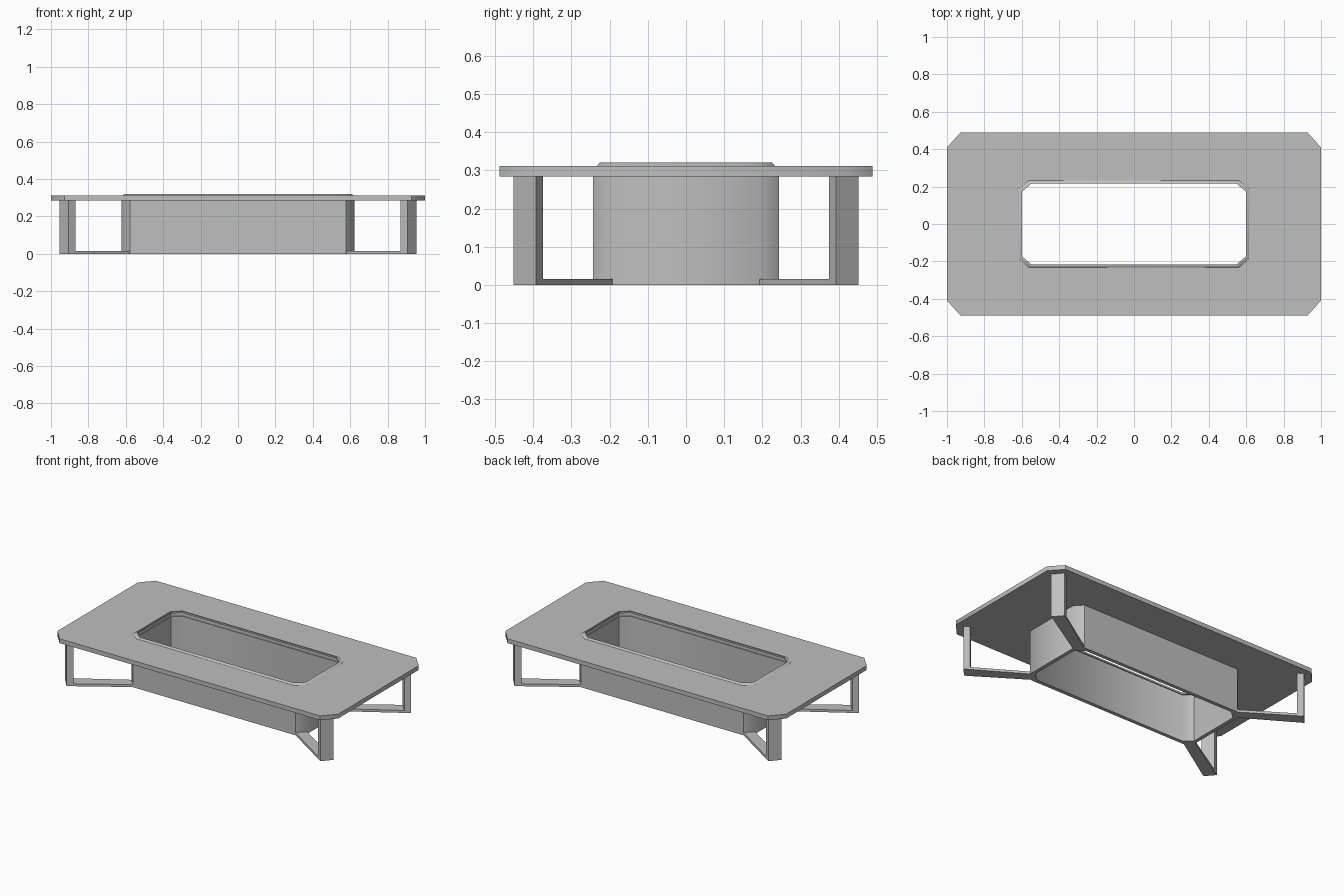
import bpy
import math

cube = bpy.data.objects.get("Cube")
if cube:
    bpy.data.objects.remove(cube, do_unlink=True)

grey = bpy.data.materials.new("plain grey")
grey.use_nodes = True
COLOUR = (0.52, 0.52, 0.52, 1)
grey.diffuse_color = COLOUR
grey.node_tree.nodes["Principled BSDF"].inputs["Base Color"].default_value = COLOUR


def make(name, verts, faces):
    mesh = bpy.data.meshes.new(name)
    mesh.from_pydata(verts, [], faces)
    mesh.materials.append(grey)
    obj = bpy.data.objects.new(name, mesh)
    bpy.context.collection.objects.link(obj)
    bpy.ops.object.select_all(action='DESELECT')
    obj.select_set(True)
    bpy.context.view_layer.objects.active = obj
    bpy.ops.object.mode_set(mode='EDIT')
    bpy.ops.mesh.select_all(action='SELECT')
    bpy.ops.mesh.normals_make_consistent(inside=False)
    bpy.ops.object.mode_set(mode='OBJECT')
    bpy.ops.object.shade_smooth_by_angle(angle=math.radians(45))
    return obj


def octagon(hx, hy, cx, cy, z):
    """Rectangle with cut corners, as a loop of points."""
    quarter = [(hx, hy - cy), (hx - cx, hy)]
    loop = []
    for sx, sy in ((1, 1), (-1, 1), (-1, -1), (1, -1)):
        pts = quarter if sx * sy > 0 else quarter[::-1]
        loop += [(sx * x, sy * y, z) for x, y in pts]
    return loop


def ring(name, sections):
    """Closed frame swept through a cycle of octagon sections."""
    loops = [octagon(*s) for s in sections]
    n, m = 8, len(loops)
    faces = [(i * n + j, i * n + (j + 1) % n,
              (i + 1) % m * n + (j + 1) % n, (i + 1) % m * n + j)
             for i in range(m) for j in range(n)]
    return make(name, sum(loops, []), faces)


def prism(name, plan, z0, z1):
    n = len(plan)
    verts = [(x, y, z) for z in (z0, z1) for x, y in plan]
    faces = [tuple(range(n)), tuple(range(n, 2 * n))]
    faces += [(i, (i + 1) % n, n + (i + 1) % n, n + i) for i in range(n)]
    return make(name, verts, faces)


TOP_LOW, TOP_HIGH = 0.284, 0.312

# Table top with the central opening
outer = (1, 0.489, 0.072, 0.08)
hole = (0.606, 0.224, 0.054, 0.046)
ring("table_top", [(*outer, TOP_LOW), (*outer, TOP_HIGH),
                   (*hole, TOP_HIGH), (*hole, TOP_LOW)])

# Raised bevelled rim around the opening
ring("opening_rim", [(0.618, 0.234, 0.055, 0.046, TOP_HIGH - 0.002),
                     (0.608, 0.226, 0.055, 0.046, 0.32),
                     (0.6, 0.217, 0.053, 0.045, 0.32),
                     (0.6, 0.217, 0.053, 0.045, TOP_HIGH - 0.002)])

# Open box wall under the opening
wall_out = (0.624, 0.243, 0.046, 0.05)
wall_in = (0.6, 0.219, 0.053, 0.045)
ring("inner_wall", [(*wall_out, 0), (*wall_out, TOP_LOW + 0.004),
                    (*wall_in, TOP_LOW + 0.004), (*wall_in, 0)])

# Corner legs and the floor bars joining them to the wall
LEG = [(0.955, 0.393), (0.905, 0.452), (0.87, 0.431), (0.922, 0.374)]
BAR = [LEG[3], LEG[2], (0.576, 0.24), (0.621, 0.191)]
for side, sx in (("left", 1), ("right", -1)):
    for end, sy in (("front", -1), ("back", 1)):
        def placed(plan):
            return [(sx * x, sy * y) for x, y in plan]
        prism(f"{end}_{side}_leg", placed(LEG), 0, TOP_LOW + 0.002)
        prism(f"{end}_{side}_floor_bar", placed(BAR), 0, 0.016)
